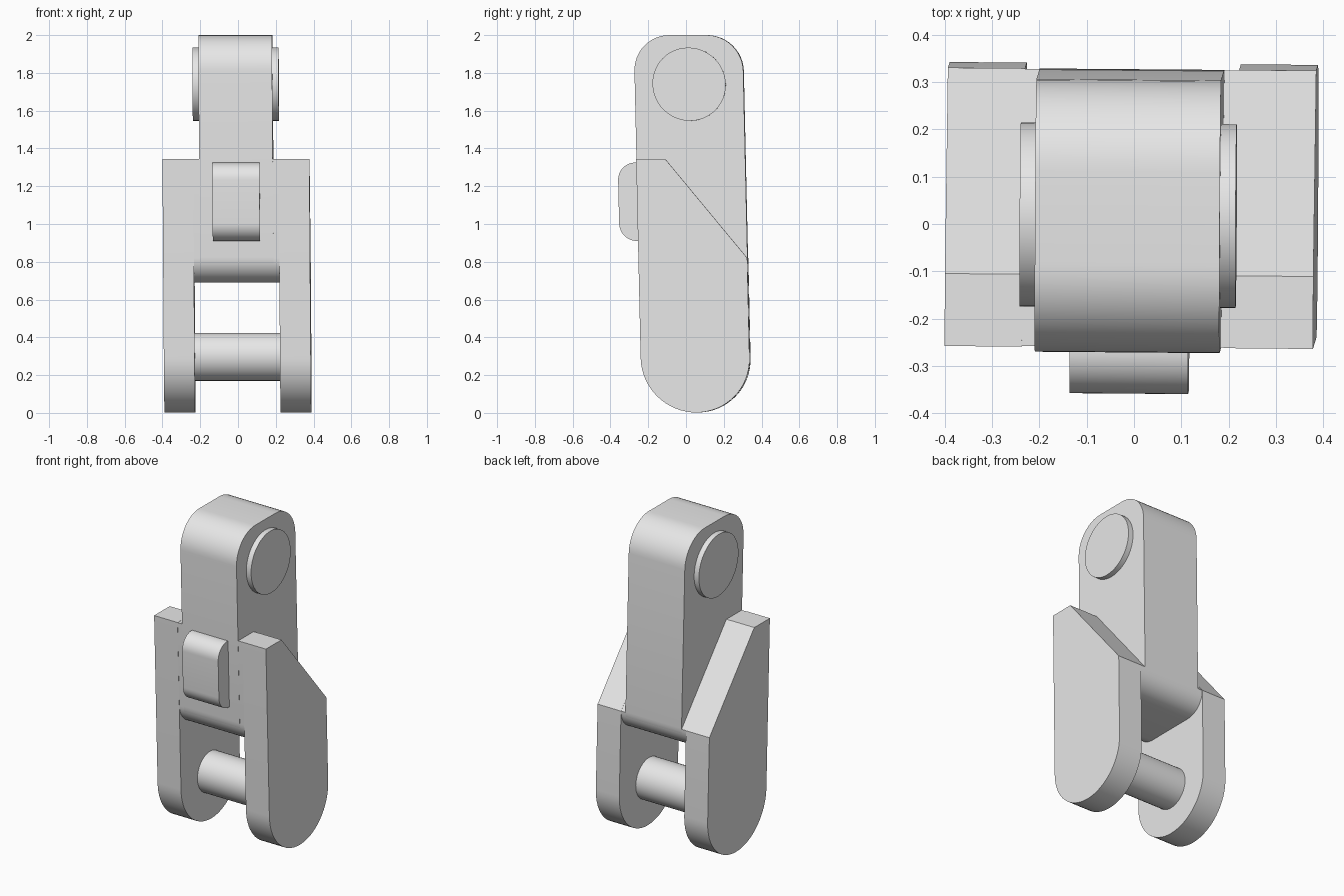
import bpy
import bmesh
from math import sin, cos, pi
from mathutils import Matrix, Vector

if "Cube" in bpy.data.objects:
    bpy.data.objects.remove(bpy.data.objects["Cube"], do_unlink=True)

grey = bpy.data.materials.new("light_grey")
grey.use_nodes = True
colour = (0.8, 0.8, 0.8, 1)
grey.diffuse_color = colour
grey.node_tree.nodes["Principled BSDF"].inputs["Base Color"].default_value = colour

# Slight lean and twist shared by every part
LEAN = Matrix(((1, 0.006, -0.007, 0),
               (-0.008, 1, -0.0225, 0.0575),
               (0, 0, 1, 0),
               (0, 0, 0, 1)))
HALF = 0.288


def arc(y, z, r, start, end, steps=12):
    """Arc in the side plane, angles in quarter turns."""
    angles = [(start + (end - start) * i / steps) * pi / 2 for i in range(steps + 1)]
    return [(y + r * cos(a), z + r * sin(a)) for a in angles]


def rounded(y0, y1, z0, z1, top, bottom):
    """Box outline with separate radii at top and bottom."""
    return (arc(y1 - top, z1 - top, top, 0, 1)
            + arc(y0 + top, z1 - top, top, 1, 2)
            + arc(y0 + bottom, z0 + bottom, bottom, 2, 3)
            + arc(y1 - bottom, z0 + bottom, bottom, 3, 4))


def extrude(name, outline, x0, x1):
    """Push a side outline across the width from x0 to x1."""
    bm = bmesh.new()
    face = bm.faces.new([bm.verts.new((x0, y, z)) for y, z in outline])
    res = bmesh.ops.extrude_face_region(bm, geom=[face])
    moved = [v for v in res["geom"] if isinstance(v, bmesh.types.BMVert)]
    bmesh.ops.translate(bm, verts=moved, vec=Vector((x1 - x0, 0, 0)))
    bmesh.ops.remove_doubles(bm, verts=bm.verts, dist=0.0001)
    bmesh.ops.transform(bm, matrix=LEAN, verts=bm.verts)
    bmesh.ops.recalc_face_normals(bm, faces=bm.faces)
    mesh = bpy.data.meshes.new(name)
    bm.to_mesh(mesh)
    bm.free()
    mesh.materials.append(grey)
    obj = bpy.data.objects.new(name, mesh)
    bpy.context.collection.objects.link(obj)
    bpy.ops.object.select_all(action="DESELECT")
    obj.select_set(True)
    bpy.context.view_layer.objects.active = obj
    bpy.ops.object.shade_smooth_by_angle(angle=pi / 6)
    return obj


# Central link with rounded ends
extrude("link_body", rounded(-HALF, HALF, 0.695, 2.0, 0.19, 0.13), -0.195, 0.195)

# Sloped shoulder shared by the fork cheeks and the bridge between them
shoulder = [(HALF, 0.82), (-0.135, 1.345), (-HALF, 1.345)]

# Fork cheeks with half-round lower ends
cheek = shoulder + arc(0, 0.29, HALF, 2, 4, 32)
for side, sign in (("right", -1), ("left", 1)):
    extrude(side + "_cheek", cheek, sign * 0.226, sign * 0.389)

# Bridge joining the cheeks around the link
edge = HALF - 0.001
bridge = ([(edge, 0.82), (-0.135, 1.344), (-edge, 1.344)]
          + arc(-edge + 0.13, 0.82, 0.13, 2, 3)
          + arc(edge - 0.13, 0.82, 0.13, 3, 4))
extrude("bridge", bridge, -0.227, 0.227)

# Front button, half sunk into the bridge
extrude("front_button", rounded(-0.388, -0.2, 0.91, 1.325, 0.093, 0.093), -0.125, 0.125)

# Upper pin heads and lower cross pin
extrude("upper_pin", arc(0, 1.74, 0.194, 0, 4, 48), -0.228, 0.228)
extrude("lower_pin", arc(0, 0.297, 0.127, 0, 4, 40), -0.385, 0.385)
